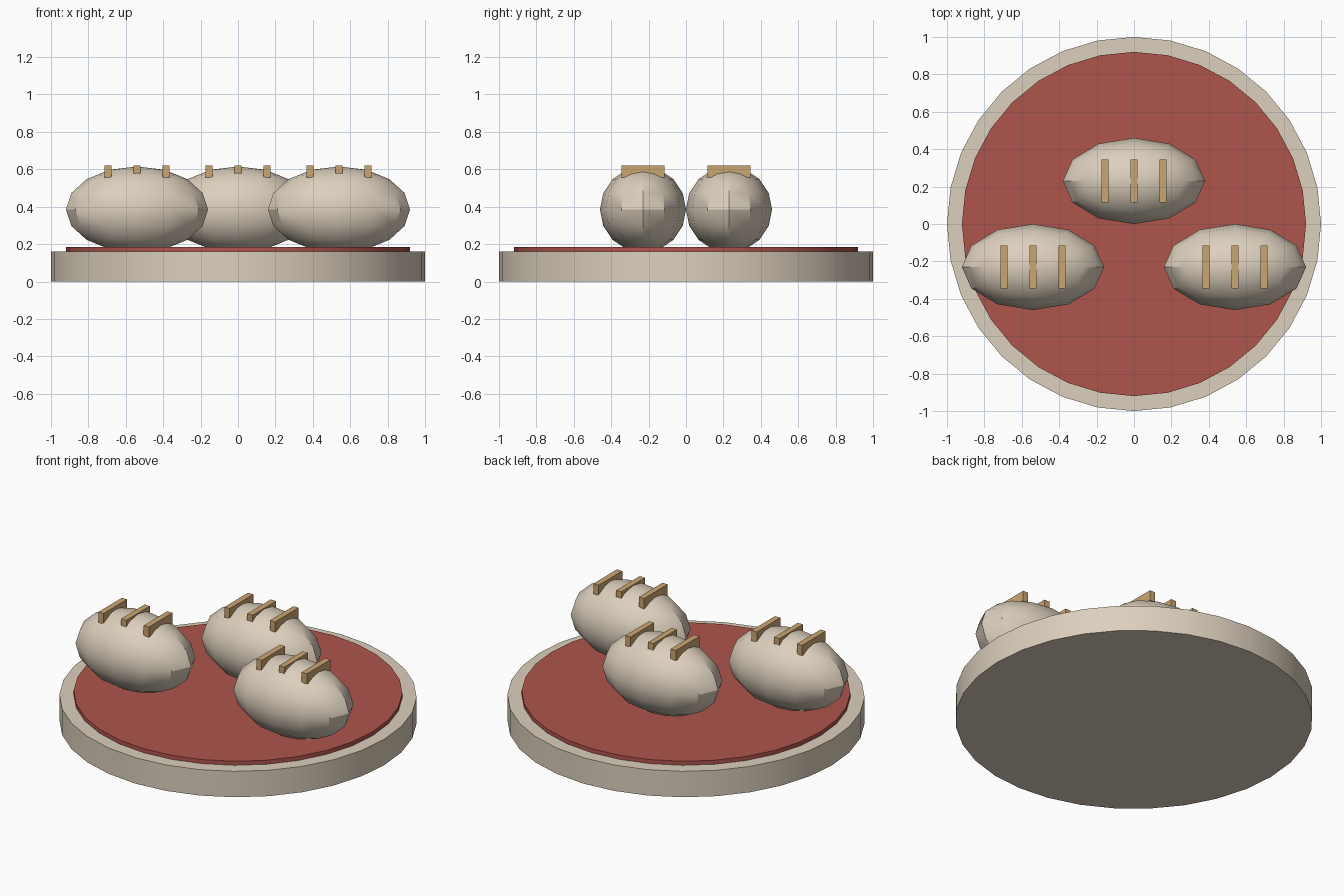
import bpy
import math

cube = bpy.data.objects.get("Cube")
if cube:
    bpy.data.objects.remove(cube, do_unlink=True)


def make_material(name, rgb):
    mat = bpy.data.materials.new(name)
    mat.use_nodes = True
    color = (*rgb, 1.0)
    mat.diffuse_color = color
    bsdf = mat.node_tree.nodes["Principled BSDF"]
    bsdf.inputs["Base Color"].default_value = color
    bsdf.inputs["Roughness"].default_value = 0.8
    return mat


cream = make_material("cream", (0.72, 0.63, 0.51))
red = make_material("brick_red", (0.43, 0.09, 0.073))
tan = make_material("toasted_tan", (0.60, 0.38, 0.165))


def finish(name, mat, scale=None, smooth=True):
    """Name, scale, colour and shade the active object."""
    obj = bpy.context.object
    obj.name = name
    if scale:
        obj.scale = scale
        bpy.ops.object.transform_apply(location=False, rotation=False, scale=True)
    obj.data.materials.append(mat)
    if smooth:
        bpy.ops.object.shade_smooth_by_angle(angle=math.radians(30))
    return obj


def disc(name, mat, radius, z0, z1):
    bpy.ops.mesh.primitive_cylinder_add(vertices=32, radius=radius, depth=z1 - z0,
                                        location=(0, 0, (z0 + z1) / 2))
    return finish(name, mat)


# Round plate with a raised coloured top
disc("plate", cream, 1.0, 0.0, 0.16)
disc("plate_top", red, 0.92, 0.155, 0.185)

# Three oval buns, each with three bars across the top
BUNS = {"left": (0.54, -0.23), "right": (-0.54, -0.23), "back": (0.0, 0.23)}
BARS = {"left": 0.155, "middle": 0.0, "right": -0.155}
for side, (x, y) in BUNS.items():
    bpy.ops.mesh.primitive_uv_sphere_add(segments=12, ring_count=8, radius=1,
                                         location=(x, y, 0.385))
    finish(f"{side}_bun", cream, (0.38, 0.23, 0.23))
    for place, dx in BARS.items():
        bpy.ops.mesh.primitive_cube_add(size=1, location=(x + dx, y, 0.587))
        finish(f"{side}_bun_{place}_bar", tan, (0.036, 0.23, 0.064), smooth=False)
